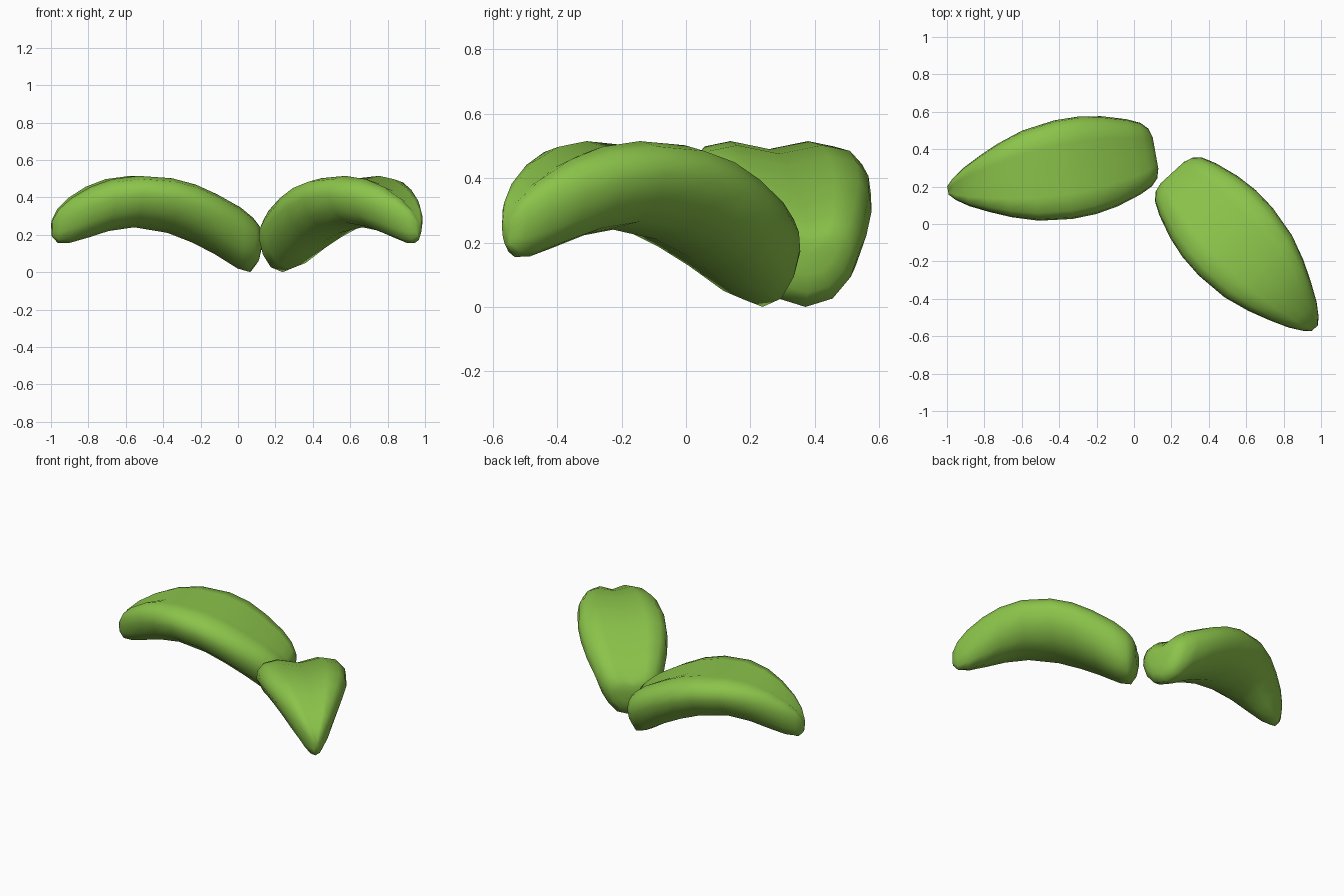
import bpy, bmesh, math

if "Cube" in bpy.data.objects:
    bpy.data.objects.remove(bpy.data.objects["Cube"])

# one flat green
green = bpy.data.materials.new("leaf_green")
green.diffuse_color = (0.258, 0.546, 0.069, 1)
green.use_nodes = True
green.node_tree.nodes["Principled BSDF"].inputs["Base Color"].default_value = green.diffuse_color

# stations along the leaf: distance, half width, bottom z, top z
STATIONS = [
    (0.000, 0.085, 0.100, 0.215), (0.015, 0.135, 0.045, 0.250),
    (0.050, 0.172, 0.000, 0.290), (0.120, 0.205, 0.020, 0.345),
    (0.250, 0.245, 0.100, 0.415), (0.370, 0.265, 0.160, 0.468),
    (0.500, 0.268, 0.210, 0.502), (0.680, 0.245, 0.240, 0.515),
    (0.820, 0.200, 0.220, 0.497), (0.930, 0.152, 0.185, 0.457),
    (1.030, 0.102, 0.157, 0.397), (1.095, 0.057, 0.155, 0.337),
    (1.128, 0.022, 0.190, 0.275),
]
# half cross-section: side fraction, height fraction (shallow trough on top)
HALF = [(0, 0.91), (0.5, 1.0), (0.83, 0.94), (0.97, 0.8), (1, 0.62),
        (0.83, 0.32), (0.5, 0.09), (0, 0)]
SECTION = HALF + [(-s, t) for s, t in HALF[-2:0:-1]]


def leaf(name, base, angle):
    """Loft the sections from the blunt base to the tip, heading along angle."""
    ca, sa = math.cos(angle), math.sin(angle)
    bm = bmesh.new()
    rings = []
    for u, w, zb, zt in STATIONS:
        rings.append([bm.verts.new((base[0] + u * ca - s * w * sa,
                                    base[1] + u * sa + s * w * ca,
                                    zb + t * (zt - zb))) for s, t in SECTION])
    n = len(SECTION)
    for a, b in zip(rings, rings[1:]):
        for i in range(n):
            j = (i + 1) % n
            bm.faces.new((a[i], a[j], b[j], b[i]))
    # closed ends
    for ring in (rings[0], rings[-1]):
        cap = bm.faces.new(ring)
        bmesh.ops.poke(bm, faces=[cap])
    bmesh.ops.recalc_face_normals(bm, faces=bm.faces)
    for f in bm.faces:
        f.smooth = True
    mesh = bpy.data.meshes.new(name)
    bm.to_mesh(mesh)
    bm.free()
    mesh.materials.append(green)
    obj = bpy.data.objects.new(name, mesh)
    bpy.context.collection.objects.link(obj)
    return obj


# two matching leaves turned about the vertical
leaf("left_leaf", (0.115, 0.38), math.radians(190.3))
leaf("right_leaf", (0.205, 0.275), math.radians(-47.5))
